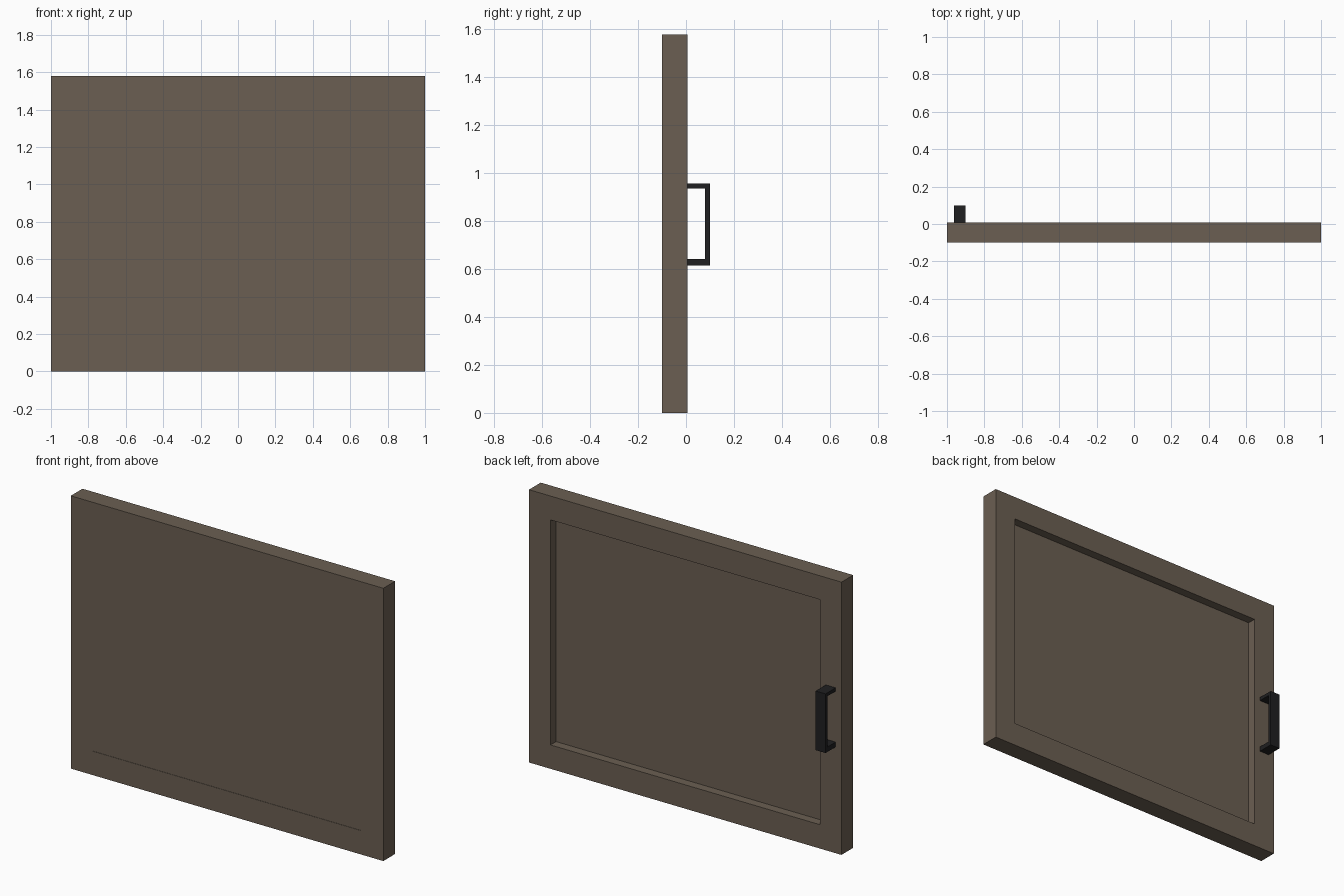
import bpy
import bmesh

if "Cube" in bpy.data.objects:
    bpy.data.objects.remove(bpy.data.objects["Cube"])


def material(name, rgb):
    m = bpy.data.materials.new(name)
    m.diffuse_color = (*rgb, 1.0)
    m.use_nodes = True
    m.node_tree.nodes["Principled BSDF"].inputs["Base Color"].default_value = m.diffuse_color
    return m


def finish(name, bm, mat):
    bmesh.ops.recalc_face_normals(bm, faces=bm.faces)
    me = bpy.data.meshes.new(name)
    bm.to_mesh(me)
    bm.free()
    me.materials.append(mat)
    ob = bpy.data.objects.new(name, me)
    bpy.context.collection.objects.link(ob)
    return ob


def extrude_face(bm, faces, offset):
    geom = bmesh.ops.extrude_face_region(bm, geom=faces)["geom"]
    verts = [g for g in geom if isinstance(g, bmesh.types.BMVert)]
    bmesh.ops.translate(bm, verts=verts, vec=offset)


brown = material("brown_wood", (0.147, 0.114, 0.084))
black = material("black_metal", (0.014, 0.014, 0.015))

W, H = 1.0, 1.578                 # half width, height
FRONT, BACK = -0.10, 0.007        # door thickness in y
RIM = 0.138                       # frame width

# frame: a rectangular ring pushed through the door thickness
bm = bmesh.new()
outer = [(-W, 0), (W, 0), (W, H), (-W, H)]
inner = [(-W + RIM, RIM), (W - RIM, RIM), (W - RIM, H - RIM), (-W + RIM, H - RIM)]
o = [bm.verts.new((x, FRONT, z)) for x, z in outer]
i = [bm.verts.new((x, FRONT, z)) for x, z in inner]
ring = [bm.faces.new((o[k], o[(k + 1) % 4], i[(k + 1) % 4], i[k])) for k in range(4)]
extrude_face(bm, ring, (0, BACK - FRONT, 0))
finish("door_frame", bm, brown)

# panel: almost flush at the front, recessed at the back
bm = bmesh.new()
face = bm.faces.new([bm.verts.new((x, FRONT + 0.002, z)) for x, z in inner])
extrude_face(bm, [face], (0, 0.054, 0))
finish("door_panel", bm, brown)

# pull handle: bracket profile in y-z, extruded along x
bm = bmesh.new()
profile = [(BACK, 0.615), (0.10, 0.615), (0.10, 0.957), (BACK, 0.957),
           (BACK, 0.937), (0.08, 0.937), (0.08, 0.643), (BACK, 0.643)]
face = bm.faces.new([bm.verts.new((-0.963, y, z)) for y, z in profile])
extrude_face(bm, [face], (0.063, 0, 0))
finish("pull_handle", bm, black)
